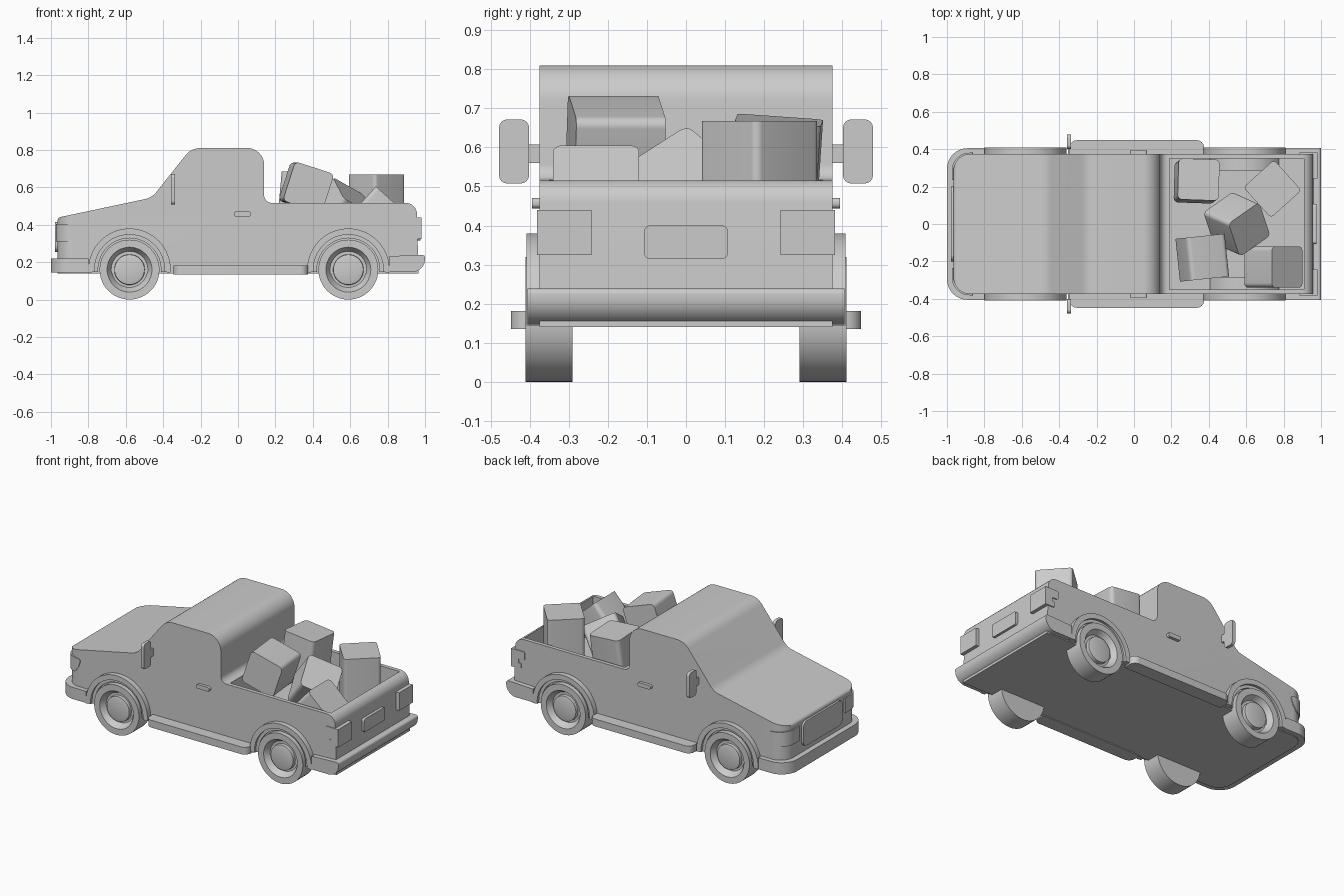
import bpy, bmesh, math
from mathutils import Vector, Matrix

if "Cube" in bpy.data.objects:
    bpy.data.objects.remove(bpy.data.objects["Cube"])

grey = bpy.data.materials.new("plain grey")
grey.use_nodes = True
colour = (0.6, 0.6, 0.6, 1)
grey.diffuse_color = colour
grey.node_tree.nodes["Principled BSDF"].inputs["Base Color"].default_value = colour


def finish(name, bm, smooth=True):
    bmesh.ops.recalc_face_normals(bm, faces=bm.faces)
    mesh = bpy.data.meshes.new(name)
    bm.to_mesh(mesh)
    bm.free()
    mesh.materials.append(grey)
    ob = bpy.data.objects.new(name, mesh)
    bpy.context.collection.objects.link(ob)
    bpy.ops.object.select_all(action='DESELECT')
    bpy.context.view_layer.objects.active = ob
    ob.select_set(True)
    if smooth:
        bpy.ops.object.shade_smooth_by_angle(angle=math.radians(32))
    return ob


def fillet(corners, steps=8):
    """Round each (u, v, radius) corner of an outline."""
    out, n = [], len(corners)
    for i, (u, v, r) in enumerate(corners):
        p = Vector((u, v))
        if not r:
            out.append(p)
            continue
        a = (Vector(corners[i - 1][:2]) - p).normalized()
        b = (Vector(corners[(i + 1) % n][:2]) - p).normalized()
        half = a.angle(b) / 2
        centre = p + (a + b).normalized() * r / math.sin(half)
        start = p + a * r / math.tan(half) - centre
        end = p + b * r / math.tan(half) - centre
        for k in range(steps + 1):
            t = k / steps
            out.append(centre + start.lerp(end, t).normalized() * r)
    return out


def prism(name, outline, axis, lo, hi):
    """Extrude an outline along x, y or z."""
    place = {'x': lambda u, v, w: (w, u, v),
             'y': lambda u, v, w: (u, w, v),
             'z': lambda u, v, w: (u, v, w)}[axis]
    bm = bmesh.new()
    face = bm.faces.new([bm.verts.new(place(u, v, lo)) for u, v in outline])
    new = bmesh.ops.extrude_face_region(bm, geom=[face])["geom"]
    shift = Vector(place(0, 0, hi - lo))
    bmesh.ops.translate(bm, vec=shift, verts=[g for g in new if isinstance(g, bmesh.types.BMVert)])
    return finish(name, bm)


def rect(u0, u1, v0, v1, r=0.0):
    return fillet([(u0, v0, r), (u1, v0, r), (u1, v1, r), (u0, v1, r)])


def cut(ob, tool, operation):
    mod = ob.modifiers.new(operation.lower(), 'BOOLEAN')
    mod.operation, mod.object, mod.solver = operation, tool, 'EXACT'
    bpy.ops.object.select_all(action='DESELECT')
    bpy.context.view_layer.objects.active = ob
    ob.select_set(True)
    bpy.ops.object.modifier_apply(modifier=mod.name)
    bpy.data.objects.remove(tool)
    bpy.ops.object.shade_smooth_by_angle(angle=math.radians(32))


def nose_plan(front, back, side, r):
    return fillet([(front, -side, r), (back, -side, 0), (back, side, 0), (front, side, r)], 12)


# Body: side profile, rounded nose, hollow bed
profile = fillet([(-0.965, 0.14, 0), (-0.965, 0.438, 0.02), (-0.46, 0.545, 0.1), (-0.25, 0.81, 0.1),
                  (0.14, 0.81, 0.09), (0.14, 0.517, 0.04), (0.955, 0.517, 0.06), (0.965, 0.14, 0)])
body = prism("body", profile, 'y', -0.375, 0.375)
cut(body, prism("nose_cutter", nose_plan(-0.965, 1.1, 0.375, 0.09), 'z', 0, 1), 'INTERSECT')
cut(body, prism("bed_cutter", rect(0.19, 0.908, -0.35, 0.35), 'z', 0.28, 0.6), 'DIFFERENCE')

# Bumpers
prism("front_bumper", nose_plan(-1.0, -0.8, 0.405, 0.11), 'z', 0.145, 0.22)
prism("rear_bumper", fillet([(0.81, 0.147, 0), (0.81, 0.232, 0), (1.0, 0.24, 0.015), (1.0, 0.147, 0.07)]),
      'y', -0.405, 0.405)

# Grille and plate
prism("grille", rect(-0.2, 0.2, 0.255, 0.415, 0.035), 'x', -0.978, -0.94)
prism("rear_plate", rect(-0.107, 0.107, 0.315, 0.4, 0.015), 'x', 0.95, 0.976)


def wheel(name, x, side):
    section = [(0, 0.29), (0.16, 0.29), (0.16, 0.41), (0.12, 0.41), (0.095, 0.37),
               (0.082, 0.37), (0.08, 0.395), (0.062, 0.4), (0, 0.4)]
    bm = bmesh.new()
    verts = [bm.verts.new((r, y * side, 0)) for r, y in section]
    edges = [bm.edges.new(pair) for pair in zip(verts, verts[1:])]
    bmesh.ops.spin(bm, geom=verts + edges, cent=(0, 0, 0), axis=(0, 1, 0), angle=2 * math.pi, steps=48)
    bmesh.ops.remove_doubles(bm, verts=bm.verts, dist=0.0005)
    bmesh.ops.translate(bm, vec=(x, 0, 0.16), verts=bm.verts)
    finish(name, bm)


def arch(name, x, side, inner, outer, depth):
    angles = [math.radians(-4 + 188 * k / 32) for k in range(33)]
    ring = [(x + outer * math.cos(a), 0.16 + outer * math.sin(a)) for a in angles]
    ring += [(x + inner * math.cos(a), 0.16 + inner * math.sin(a)) for a in reversed(angles)]
    prism(name, ring, 'y', 0.285 * side, depth * side)


for side, label in ((1, "left"), (-1, "right")):
    # Wheels and arches
    for x, end in ((-0.58, "front"), (0.59, "rear")):
        wheel(f"{end}_wheel_{label}", x, side)
        arch(f"{end}_arch_{label}", x, side, 0.187, 0.22, 0.408)
        arch(f"{end}_arch_lip_{label}", x, side, 0.168, 0.19, 0.392)

    # Running board
    board = fillet([(-0.345, 0.36 * side, 0), (0.375, 0.36 * side, 0),
                    (0.375, 0.448 * side, 0.04), (-0.345, 0.448 * side, 0.04)])
    prism(f"running_board_{label}", board, 'z', 0.135, 0.182)

    # Door handle
    prism(f"door_handle_{label}", rect(-0.022, 0.07, 0.444, 0.471, 0.012), 'y', 0.37 * side, 0.394 * side)

    # Mirror and its stalk
    a, b = sorted((0.402 * side, 0.478 * side))
    prism(f"mirror_{label}", rect(a, b, 0.508, 0.671, 0.02), 'x', -0.358, -0.338)
    a, b = sorted((0.37 * side, 0.41 * side))
    prism(f"mirror_stalk_{label}", rect(a, b, 0.56, 0.608), 'x', -0.354, -0.342)

    # Wraparound headlight
    lamp = prism(f"headlight_{label}", fillet([(-1, 0.31, 0), (-0.9, 0.31, 0.02), (-0.875, 0.345, 0.02),
                 (-0.855, 0.4, 0.015), (-1, 0.405, 0)]), 'y', 0.235 * side, 0.4 * side)
    cut(lamp, prism("lamp_cutter", nose_plan(-0.974, -0.5, 0.381, 0.095), 'z', 0.2, 0.6), 'INTERSECT')

    # Wraparound tail light with a notched side
    prism(f"tail_light_{label}", rect(0.93, 0.982, 0.325, 0.44), 'y', 0.242 * side, 0.381 * side)
    prism(f"tail_light_upper_{label}", rect(0.885, 0.95, 0.385, 0.44, 0.012), 'y', 0.36 * side, 0.381 * side)
    prism(f"tail_light_lower_{label}", rect(0.91, 0.95, 0.325, 0.36, 0.012), 'y', 0.36 * side, 0.381 * side)


# Cargo: rounded boxes tumbled in the bed
def cargo(name, centre, size, turn, bevel=0.025):
    bm = bmesh.new()
    bmesh.ops.create_cube(bm, size=1)
    bmesh.ops.scale(bm, vec=size, verts=bm.verts)
    upright = [e for e in bm.edges if abs(e.verts[0].co.z - e.verts[1].co.z) > 0.01]
    bmesh.ops.bevel(bm, geom=upright, offset=bevel, segments=6, profile=0.5, affect='EDGES')
    rx, ry, rz = (math.radians(t) for t in turn)
    spin = Matrix.Rotation(rz, 4, 'Z') @ Matrix.Rotation(ry, 4, 'Y') @ Matrix.Rotation(rx, 4, 'X')
    bmesh.ops.transform(bm, matrix=Matrix.Translation(centre) @ spin, verts=bm.verts)
    finish(name, bm)


cargo("cargo_box_front_right", (0.365, -0.18, 0.6), (0.22, 0.22, 0.23), (90, 18, 6))
cargo("cargo_box_front_left", (0.335, 0.23, 0.55), (0.22, 0.22, 0.24), (-4, 5, -2))
cargo("cargo_box_rear_left", (0.74, 0.188, 0.475), (0.22, 0.22, 0.385), (0, 0, 42), 0.02)
cargo("cargo_box_middle", (0.55, 0.0, 0.47), (0.22, 0.22, 0.22), (35, 25, 35))
cargo("cargo_box_rear_right", (0.745, -0.23, 0.45), (0.22, 0.22, 0.22), (0, 42, 0))
